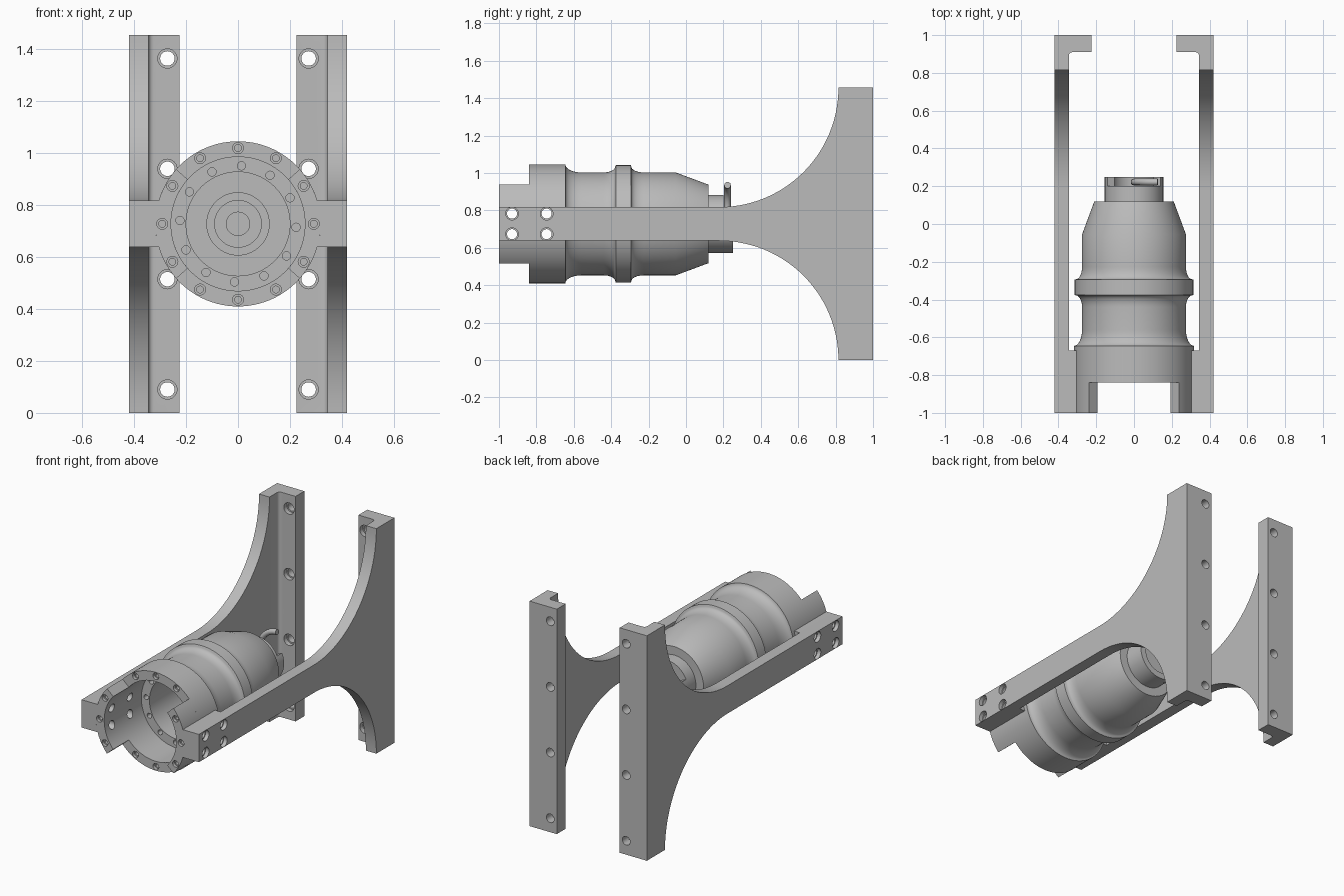
import bpy, bmesh
from math import cos, sin, pi, radians, tau
from mathutils import Matrix, Vector

if "Cube" in bpy.data.objects:
    bpy.data.objects.remove(bpy.data.objects["Cube"])

AXIS = 0.728          # height of the barrel axis
TOP = 2 * AXIS        # overall height

grey = bpy.data.materials.new("machined grey")
grey.use_nodes = True
grey.diffuse_color = (0.5, 0.5, 0.5, 1)
grey.node_tree.nodes["Principled BSDF"].inputs["Base Color"].default_value = (0.5, 0.5, 0.5, 1)


def finish(name, bm):
    bmesh.ops.remove_doubles(bm, verts=bm.verts, dist=1e-5)
    bmesh.ops.recalc_face_normals(bm, faces=bm.faces)
    mesh = bpy.data.meshes.new(name)
    bm.to_mesh(mesh)
    bm.free()
    mesh.materials.append(grey)
    ob = bpy.data.objects.new(name, mesh)
    bpy.context.collection.objects.link(ob)
    return ob


def revolve(bm, profile, where=Matrix(), segs=24, start=0, end=360):
    """Turn a closed (radius, y) profile about the y axis."""
    full = end - start == 360
    count = segs if full else segs + 1
    rings = []
    for i in range(count):
        a = radians(start + (end - start) * i / segs)
        rings.append([bm.verts.new(where @ Vector((r * cos(a), y, r * sin(a)))) for r, y in profile])
    n = len(profile)
    for i in range(segs):
        p, q = rings[i], rings[(i + 1) % count]
        for j in range(n):
            k = (j + 1) % n
            if profile[j][0] or profile[k][0]:
                bm.faces.new((p[j], p[k], q[k], q[j]))
    if not full:
        bm.faces.new(rings[0])
        bm.faces.new(rings[-1])


def prism(name, outline, place, lo, hi):
    """Extrude an outline; place(u, v, w) gives each point."""
    bm = bmesh.new()
    a, b = [[bm.verts.new(place(u, v, w)) for u, v in outline] for w in (lo, hi)]
    bm.faces.new(a)
    bm.faces.new(b)
    for i in range(len(a)):
        k = (i + 1) % len(a)
        bm.faces.new((a[i], a[k], b[k], b[i]))
    return finish(name, bm)


def stepped_hole(bm, where, wide, narrow, step, depth):
    """Cutter for a counterbored hole entering along +y."""
    revolve(bm, [(0, -.05), (wide, -.05), (wide, step), (narrow, step), (narrow, depth), (0, depth)], where)


def cut(ob, *cutters):
    for c in cutters:
        mod = ob.modifiers.new("cut", "BOOLEAN")
        mod.operation, mod.solver, mod.object = "DIFFERENCE", "EXACT", c
    deps = bpy.context.evaluated_depsgraph_get()
    mesh = bpy.data.meshes.new_from_object(ob.evaluated_get(deps))
    ob.modifiers.clear()
    ob.data = mesh


def smooth(ob, angle=28):
    bpy.ops.object.select_all(action="DESELECT")
    ob.select_set(True)
    bpy.context.view_layer.objects.active = ob
    bpy.ops.object.shade_smooth_by_angle(angle=radians(angle))


def ease(y0, r0, y1, r1, flat_at_end, n=8):
    """Quarter-ellipse flare between two radii."""
    pts = []
    for i in range(1, n + 1):
        t = i / n * pi / 2
        s, c = sin(t), 1 - cos(t)
        f, g = (s, c) if flat_at_end else (c, s)
        pts.append((r0 + (r1 - r0) * f, y0 + (y1 - y0) * g))
    return pts


centre = Matrix.Translation((0, 0, AXIS))

# Barrel: outer wall from front to back, then stepped bore back to the front
wall = [(.258, -.84), (.318, -.84), (.318, -.645)]
wall += ease(-.645, .318, -.56, .275, True)
wall += [(.275, -.44)] + ease(-.44, .275, -.378, .308, False)
wall += [(.314, -.375), (.314, -.295), (.306, -.292)]
wall += ease(-.292, .306, -.225, .275, True)
wall += [(.275, -.055), (.21, .12), (.155, .12), (.155, .20), (0, .20)]
wall += [(0, .12), (.045, .12), (.045, .06), (.09, .06), (.09, 0), (.12, 0), (.12, -.10),
         (.2, -.10), (.2, -.62), (.258, -.62)]
bm = bmesh.new()
revolve(bm, wall, centre, 96)
barrel = finish("barrel", bm)

# Front clamp jaws on both sides of the barrel mouth
jaws = []
for side, mid in (("left", 0), ("right", 180)):
    bm = bmesh.new()
    revolve(bm, [(.258, -1), (.318, -1), (.318, -.84), (.258, -.84)], centre, 24, mid - 41.5, mid + 41.5)
    jaws.append(finish(side + "_clamp_jaw", bm))

# Cutters: screw holes in the mouth, shoulder and sides
bm = bmesh.new()
for i in range(12):
    a = i * tau / 12
    y = -1 if abs(cos(a)) > .8 else -.84
    spot = Matrix.Translation((.292 * cos(a), y, AXIS + .292 * sin(a)))
    stepped_hole(bm, spot, .021, .013, .02, .09)
    a -= radians(3.4)
    spot = Matrix.Translation((.224 * cos(a), -.62, AXIS + .224 * sin(a)))
    revolve(bm, [(0, -.02), (.016, -.02), (.016, .05), (0, .05)], spot, 16)
screw_cutter = finish("screw_cutter", bm)

bm = bmesh.new()
for s in (1, -1):
    for y in (-.93, -.745):
        for dz in (-.055, .055):
            spot = Matrix.Translation((s * .42, y, AXIS + dz)) @ Matrix.Rotation(s * pi / 2, 4, "Z")
            stepped_hole(bm, spot, .034, .027, .025, .3)
side_cutter = finish("side_cutter", bm)

# Cutter: mounting holes through the back flanges
bm = bmesh.new()
for s in (1, -1):
    for z in (.09, .515, .94, 1.365):
        stepped_hole(bm, Matrix.Translation((s * .272, .91, z)), .037, .028, .03, .15)
flange_cutter = finish("flange_cutter", bm)

bm = bmesh.new()
revolve(bm, [(0, -1.1), (.318, -1.1), (.318, -.6), (0, -.6)], centre, 96)
round_cutter = finish("round_cutter", bm)

cut(barrel, screw_cutter, side_cutter)
for jaw in jaws:
    cut(jaw, screw_cutter, side_cutter)

# Side brackets: arm with curved web, front pad and L-shaped back flange
R = TOP / 2 - .09
upper = [(.815 - R + R * sin(t), TOP - R * cos(t)) for t in [i / 28 * pi / 2 for i in range(29)]]
lower = [(y, TOP - z) for y, z in reversed(upper)]
web = [(-1, AXIS + .09)] + upper + lower + [(-1, AXIS - .09)]
fillet = [(.325 + .02 * sin(t), .89 + .02 * cos(t)) for t in [0, .4, .8, 1.2, pi / 2]]
fillet = [(.325 + .02 * (1 - cos(i * pi / 8)), .89 + .02 * (1 - sin(i * pi / 8))) for i in range(5)]
fillet = [(.345 - .02 * (1 - sin(i * pi / 8)), .91 - .02 * (1 - cos(i * pi / 8))) for i in range(5)]
angle = [(.42, .815), (.42, 1), (.225, 1), (.225, .91)] + fillet + [(.345, .815)]
pad = [(.28, -1), (.345, -1), (.345, -.67), (.28, -.67)]
parts = [barrel] + jaws
for side, s in (("left", 1), ("right", -1)):
    arm = prism(side + "_arm", web, lambda u, v, w: (s * w, u, v), .345, .42)
    cut(arm, side_cutter)
    block = prism(side + "_arm_pad", pad, lambda u, v, w: (s * u, v, w), AXIS - .09, AXIS + .09)
    cut(block, round_cutter, side_cutter)
    flange = prism(side + "_back_flange", angle, lambda u, v, w: (s * u, v, w), 0, TOP)
    cut(flange, flange_cutter)
    parts += [arm, block, flange]

# Open rim on the back cap
bm = bmesh.new()
revolve(bm, [(.115, .2), (.155, .2), (.155, .25), (.115, .25)], centre, 48, 155, 385)
parts.append(finish("cap_rim", bm))

# Bent cable tube leaving the cap
curve = bpy.data.curves.new("cable_tube", "CURVE")
curve.dimensions = "3D"
curve.bevel_depth = .018
curve.bevel_resolution = 3
curve.use_fill_caps = True
spline = curve.splines.new("POLY")
path = [(.0 + .125 * (1 - cos(i * pi / 16)), .222, .80 + .135 * sin(i * pi / 16)) for i in range(9)]
spline.points.add(len(path) - 1)
for p, co in zip(spline.points, path):
    p.co = (*co, 1)
curve.materials.append(grey)
bpy.context.collection.objects.link(bpy.data.objects.new("cable_tube", curve))

for c in (screw_cutter, side_cutter, flange_cutter, round_cutter):
    bpy.data.objects.remove(c)
for ob in parts:
    smooth(ob)
